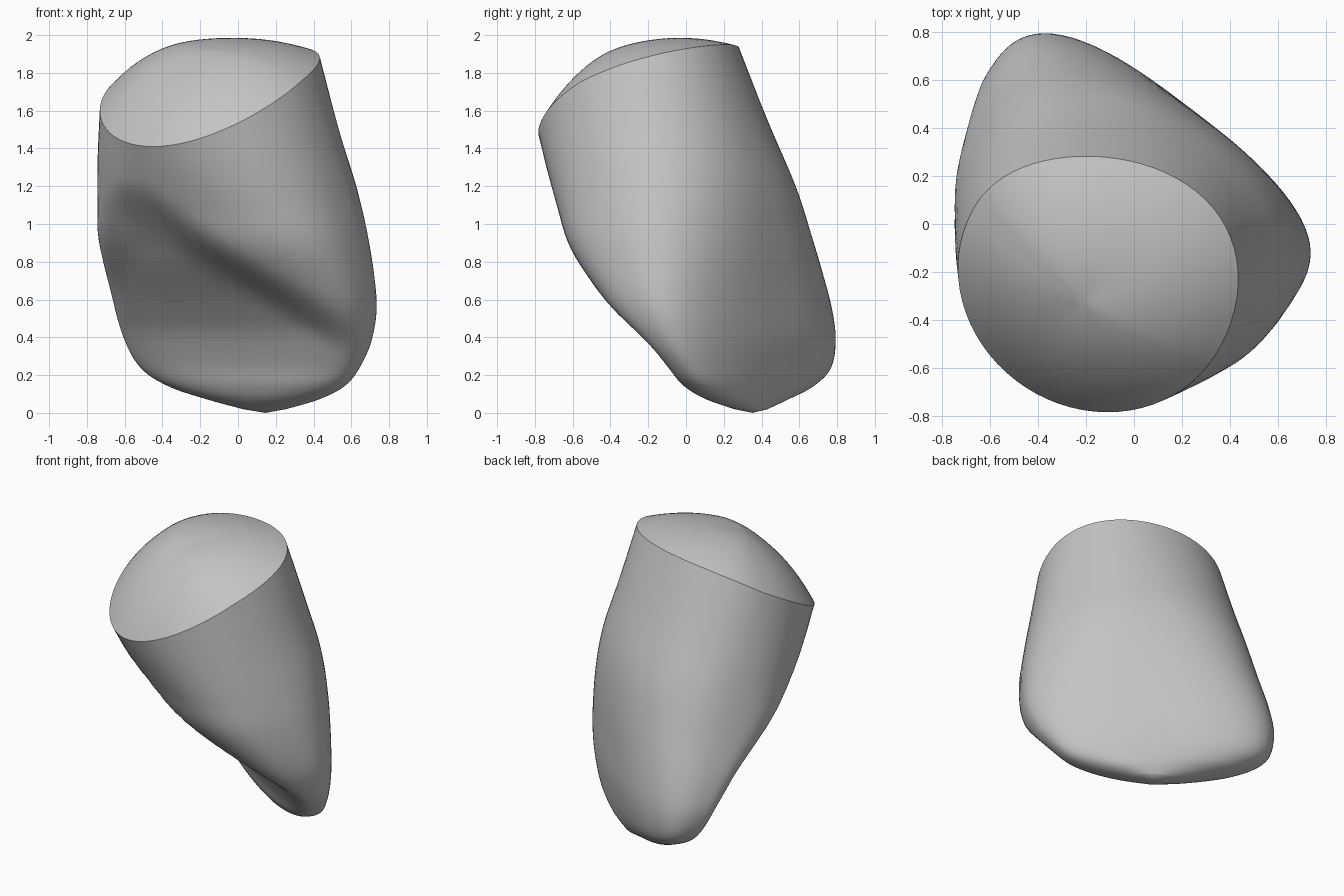
import bpy
import math
from mathutils import Vector

SEGMENTS = 72
STEPS = 6            # rows between neighbouring profile stations
TURN = math.radians(-33)
BROAD = Vector((math.cos(TURN), math.sin(TURN), 0))    # along the wedge
BACK = Vector((-math.sin(TURN), math.cos(TURN), 0))    # towards its flat back
UP = Vector((0, 0, 1))

# Cross-sections from rim to tip: front height, back height, bow,
# lean of the back, broad min, broad max, front, back, squareness
STATIONS = [
    (1.41, 1.95, .075, .09, -.595, .58, -.815, .25, 2),
    (1.27, 1.54, .03, .04, -.665, .635, -.74, .385, 2.1),
    (1.08, 1.22, 0, 0, -.725, .685, -.63, .48, 2.3),
    (.86, .92, 0, -.03, -.78, .72, -.5, .52, 2.5),
    (.6, .6, 0, -.055, -.84, .72, -.25, .53, 2.7),
    (.4, .4, 0, -.055, -.85, .66, -.07, .53, 2.7),
    (.24, .24, 0, -.04, -.79, .55, .09, .51, 2.7),
    (.14, .14, 0, -.02, -.63, .44, .17, .485, 2.6),
    (.07, .07, 0, 0, -.4, .27, .23, .46, 2.3),
    (.02, .02, 0, 0, -.2, .06, .3, .43, 2),
]


def place(broad, back, height):
    return BROAD * broad + BACK * back + UP * height


def smooth_step(value):
    value = max(0, min(1, value))
    return value * value * (3 - 2 * value)


def signed_power(value, exponent):
    return math.copysign(abs(value) ** exponent, value)


def spline(before, start, end, after, t):
    """Catmull-Rom blend of two neighbouring stations."""
    return [b + t * (c - a) / 2
            + t * t * (a - 2.5 * b + 2 * c - d / 2)
            + t ** 3 * (1.5 * (b - c) + (d - a) / 2)
            for a, b, c, d in zip(before, start, end, after)]


def section(station, carve):
    """One closed ring of the body, with the front hollow pressed in."""
    low, high, bow, lean, left, right, front, rear, square = station
    ring = []
    for i in range(SEGMENTS):
        angle = math.tau * i / SEGMENTS
        across = signed_power(math.cos(angle), 2 / square)
        depth = signed_power(math.sin(angle), 2 / square)
        broad = (left + right) / 2 + across * (right - left) / 2
        back = (front + rear) / 2 + depth * (rear - front) / 2
        back += lean * across * max(0, depth)
        height = (low + high) / 2 + depth * (high - low) / 2
        height += bow * (1 - depth * depth)
        if carve and depth < 0:
            ridge = min(1.24, 1.12 - .77 * broad, 1.48 + .65 * broad)
            hollow = smooth_step((ridge - height) / .4)
            hollow *= smooth_step((height - .08) / .4)
            back -= depth * hollow * .14
        ring.append(place(broad, back, height))
    return ring


def skin(name, rings, tip, material, outward):
    """Join rings with quads and close the last one with a fan."""
    points = [p for ring in rings for p in ring] + [tip]
    faces = []
    for r in range(len(rings)):
        for i in range(SEGMENTS):
            a = r * SEGMENTS + i
            b = r * SEGMENTS + (i + 1) % SEGMENTS
            if r < len(rings) - 1:
                face = (a, b, b + SEGMENTS, a + SEGMENTS)
            else:
                face = (a, b, len(points) - 1)
            faces.append(face if outward else face[::-1])
    mesh = bpy.data.meshes.new(name)
    mesh.from_pydata(points, [], faces)
    mesh.materials.append(material)
    mesh.shade_smooth()
    part = bpy.data.objects.new(name, mesh)
    bpy.context.collection.objects.link(part)


default = bpy.data.objects.get("Cube")
if default:
    bpy.data.objects.remove(default)

grey = bpy.data.materials.new("plain grey")
grey.use_nodes = True
colour = (.55, .55, .55, 1)
grey.diffuse_color = colour
grey.node_tree.nodes["Principled BSDF"].inputs["Base Color"].default_value = colour

# Body: round at the rim, narrowing to a broad flat wedge
body_rings = []
last = len(STATIONS) - 1
for k in range(last):
    around = [STATIONS[max(0, min(last, k + j))] for j in (-1, 0, 1, 2)]
    for step in range(STEPS):
        body_rings.append(section(spline(*around, step / STEPS), k > 0))
body_rings.append(section(STATIONS[last], False))
skin("tapered_body", body_rings, place(-.07, .375, 0), grey, False)

# Domed cap: a shallow bulge standing on the tilted, slightly bowed rim
rim = section(STATIONS[0], False)
centre = sum(rim, Vector()) / SEGMENTS
quarter = SEGMENTS // 4
axis = (rim[0] - rim[2 * quarter]).cross(rim[quarter] - rim[3 * quarter]).normalized()
BULGE = .225
CAP_ROWS = 16
cap_rings = []
for row in range(CAP_ROWS):
    k = 1 - row / CAP_ROWS
    lift = axis * BULGE * (1 - k * k)
    cap_rings.append([centre + (p - centre) * k + lift for p in rim])
skin("domed_cap", cap_rings, centre + axis * BULGE, grey, True)
